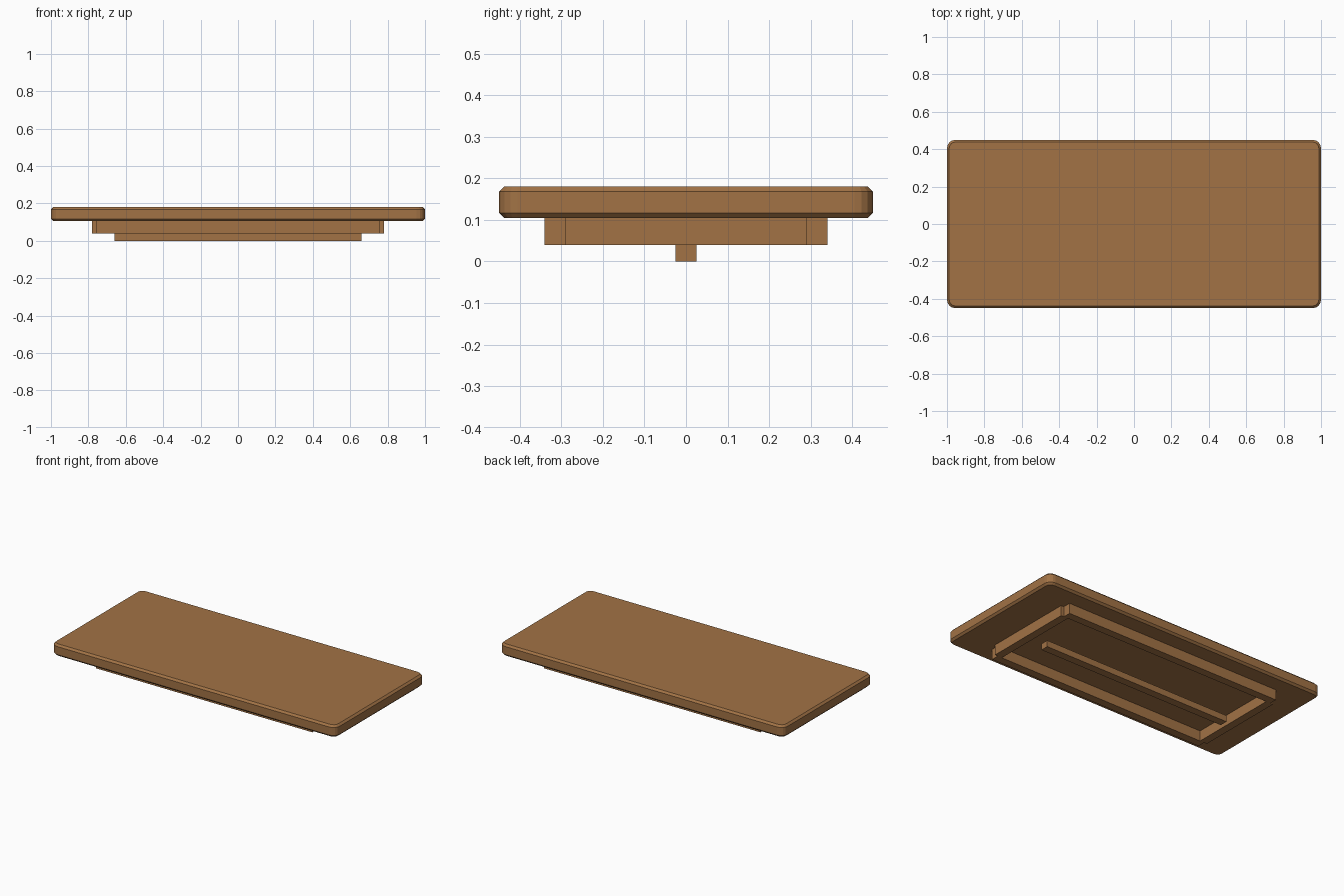
import bpy, bmesh, math

if "Cube" in bpy.data.objects:
    bpy.data.objects.remove(bpy.data.objects["Cube"])

wood = bpy.data.materials.new("warm_brown_wood")
wood.diffuse_color = (0.36, 0.17, 0.06, 1)
wood.use_nodes = True
wood.node_tree.nodes["Principled BSDF"].inputs["Base Color"].default_value = wood.diffuse_color


def finish(name, bm):
    bmesh.ops.recalc_face_normals(bm, faces=bm.faces)
    mesh = bpy.data.meshes.new(name)
    bm.to_mesh(mesh)
    bm.free()
    mesh.materials.append(wood)
    obj = bpy.data.objects.new(name, mesh)
    bpy.context.collection.objects.link(obj)
    return obj


def box(name, x0, x1, y0, y1, z0, z1):
    bm = bmesh.new()
    bmesh.ops.create_cube(bm, size=1)
    for v in bm.verts:
        v.co.x = x1 if v.co.x > 0 else x0
        v.co.y = y1 if v.co.y > 0 else y0
        v.co.z = z1 if v.co.z > 0 else z0
    return finish(name, bm)


def rounded_ring(bm, hx, hy, r, z, steps=4):
    """One rounded-rectangle loop of vertices."""
    ring = []
    for q, (sx, sy) in enumerate([(1, 1), (-1, 1), (-1, -1), (1, -1)]):
        for i in range(steps + 1):
            a = math.pi / 2 * (q + i / steps)
            ring.append(bm.verts.new((sx * (hx - r) + r * math.cos(a),
                                      sy * (hy - r) + r * math.sin(a), z)))
    return ring


# Table top: rounded corners, chamfered top and bottom rims
bm = bmesh.new()
C, R = 0.012, 0.045
rings = [rounded_ring(bm, 1 - i, 0.45 - i, R - i, z)
         for i, z in [(C, 0.105), (0, 0.105 + C), (0, 0.18 - C), (C, 0.18)]]
n = len(rings[0])
for lo, hi in zip(rings, rings[1:]):
    for i in range(n):
        j = (i + 1) % n
        bm.faces.new((lo[i], lo[j], hi[j], hi[i]))
bm.faces.new(rings[0])
bm.faces.new(rings[-1])
finish("table_top", bm)

# Apron rails under the top
for side, s in (("front", -1), ("back", 1)):
    y0, y1 = sorted((s * 0.29, s * 0.34))
    box(side + "_apron_rail", -0.76, 0.76, y0, y1, 0.04, 0.106)
for side, s in (("left", -1), ("right", 1)):
    x0, x1 = sorted((s * 0.73, s * 0.78))
    box(side + "_apron_rail", x0, x1, -0.29, 0.29, 0.04, 0.106)

# Central stretcher bar hanging below
box("centre_stretcher", -0.66, 0.66, -0.025, 0.025, 0.0, 0.04)
